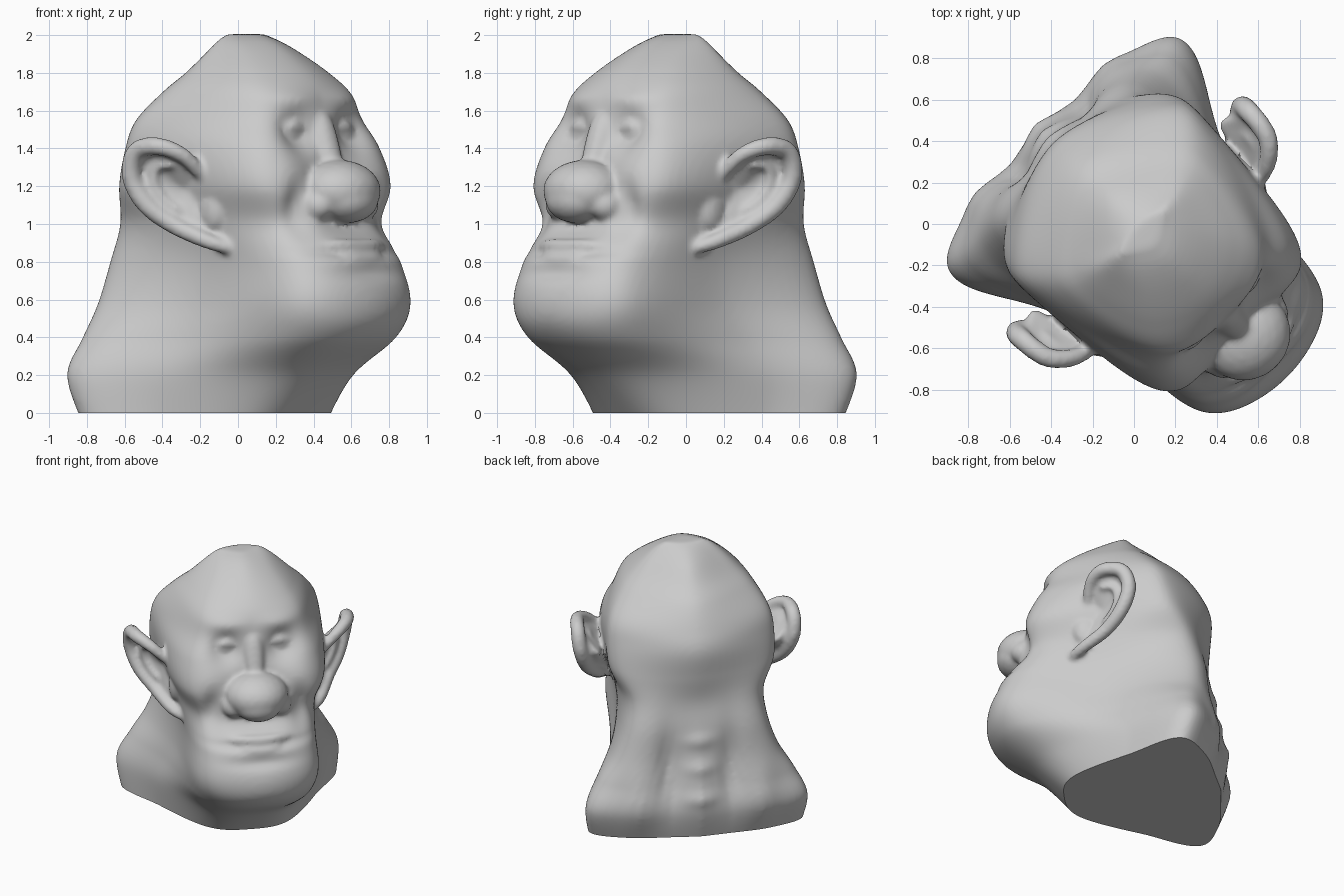
import bpy, bmesh, math
from mathutils import Vector, Matrix

cube = bpy.data.objects.get("Cube")
if cube:
    bpy.data.objects.remove(cube)

# Head sections: height, front depth, front corner (depth, half width),
# side (depth, half width), back corner (depth, half width), back depth
SECTIONS = [
    (-.05, .45, .38, .28, .0, .55, -.43, .74, -.6),
    (.2, .69, .56, .3, .0, .59, -.51, .77, -.65),
    (.4, .97, .8, .37, .1, .53, -.48, .68, -.62),
    (.58, 1.035, .87, .41, .2, .48, -.47, .57, -.58),
    (.8, .97, .82, .39, .22, .47, -.46, .49, -.55),
    (1., .83, .69, .39, .15, .51, -.42, .46, -.52),
    (1.2, .73, .67, .47, .0, .575, -.36, .53, -.54),
    (1.4, .69, .61, .45, -.05, .595, -.33, .51, -.55),
    (1.55, .655, .55, .385, -.02, .56, -.28, .48, -.49),
    (1.7, .605, .49, .34, .04, .47, -.18, .38, -.39),
    (1.8, .52, .4, .28, .07, .38, -.1, .29, -.27),
    (1.9, .38, .28, .2, .07, .28, -.03, .21, -.16),
    (1.97, .25, .17, .14, .06, .2, .01, .14, -.05),
    (2.005, .14, .1, .08, .06, .14, .03, .09, .02),
]

# Soft relief: half offset from centre, height, two radii, outward push
FACE_RELIEF = [
    (.2, 1.48, .11, .1, -.08), (.2, 1.66, .15, .05, .02),
    (.32, 1.26, .1, .1, .02), (.31, 1.08, .06, .14, -.04),
    (0, .85, .28, .022, -.05), (0, .74, .22, .04, -.03),
    (0, .98, .2, .05, -.04), (0, .55, .2, .12, .01),
]
BACK_RELIEF = [
    (.22, .5, .08, .3, -.05), (0, .4, .07, .4, .02),
    (.45, .3, .1, .25, .03), (0, .3, .1, .05, .02),
    (0, .52, .1, .05, .02), (0, .72, .1, .05, .02),
]


def spline(points, steps, closed=False):
    """Smooth points passing through every control point."""
    n = len(points)
    pick = (lambda i: points[i % n]) if closed else (lambda i: points[max(0, min(n - 1, i))])
    out = []
    for i in range(n if closed else n - 1):
        a, b, c, d = (pick(i + k) for k in (-1, 0, 1, 2))
        for s in range(steps):
            t = s / steps
            out.append(b + (c - a) * (t / 2) + (a * 2 - b * 5 + c * 4 - d) * (t * t / 2)
                       + (b * 3 - a - c * 3 + d) * (t ** 3 / 2))
    if not closed:
        out.append(points[-1])
    return out


def place(side, depth, z):
    return Vector((side, -depth, z))


def relief(p):
    table, sign = (FACE_RELIEF, -1) if p.y < 0 else (BACK_RELIEF, 1)
    fade = min(1, max(0, abs(p.y) - .15) / .25)
    for off, z, rx, rz, push in table:
        fall = ((abs(p.x) - off) / rx) ** 2 + ((p.z - z) / rz) ** 2
        p.y += sign * fade * push * math.exp(-fall)


def blob(bm, centre, radii):
    mat = Matrix.Translation(centre) @ Matrix.Diagonal((*radii, 1))
    bmesh.ops.create_icosphere(bm, subdivisions=3, radius=1, matrix=mat)


def roll(bm, points, radius, steps=12):
    """Fleshy roll along a path, thinner at both ends."""
    path = spline(points, steps)
    for i, p in enumerate(path):
        r = radius * (.65 + .35 * math.sin(math.pi * i / (len(path) - 1)))
        mat = Matrix.Translation(p) @ Matrix.Scale(r, 4)
        bmesh.ops.create_icosphere(bm, subdivisions=2, radius=1, matrix=mat)


def add_skull(bm):
    columns = []
    for z, front, cu, cv, su, sv, bu, bv, back in SECTIONS:
        half = [(cv, cu), (sv, su), (bv, bu)]
        ring = [(0, front)] + half + [(0, back)] + [(-v, u) for v, u in reversed(half)]
        columns.append([place(v, u, z) for v, u in ring])
    lofted = [spline(list(col), 10) for col in zip(*columns)]
    rings = []
    for ring in zip(*lofted):
        verts = []
        for p in spline(list(ring), 12, closed=True):
            relief(p)
            verts.append(bm.verts.new(p))
        rings.append(verts)
    n = len(rings[0])
    for low, high in zip(rings, rings[1:]):
        for i in range(n):
            j = (i + 1) % n
            bm.faces.new((low[i], low[j], high[j], high[i]))
    bm.faces.new(rings[0][::-1])
    bm.faces.new(rings[-1])


def add_ear(bm, s):
    rim = [place(s * v, u, z) for v, u, z in (
        (.55, .28, 1.26), (.66, .25, 1.36), (.75, .16, 1.41), (.775, .02, 1.385),
        (.765, -.03, 1.25), (.71, .03, 1.1), (.62, .15, .99), (.54, .31, .91),
        (.47, .39, .875))]
    roll(bm, rim, .055)
    # Hollow shell between the rim and the thick back of the ear
    hollow = place(s * .57, .17, 1.18)
    edge = [bm.verts.new(p) for p in spline(rim, 5)]
    bowl = bm.verts.new(hollow)
    rear = bm.verts.new(place(s * .63, -.06, 1.22))
    for a, b in zip(edge, edge[1:] + edge[:1]):
        bm.faces.new((a, b, bowl))
        bm.faces.new((b, a, rear))
    # Inner fold and the soft flap in front of the ear hole
    roll(bm, [p.lerp(hollow, .42) for p in rim[2:7]], .033)
    blob(bm, place(s * .5, .3, 1.08), (.05, .09, .12))


def add_face(bm):
    # Bulbous nose with bridge and nostril wings
    blob(bm, place(0, .76, 1.175), (.225, .215, .165))
    blob(bm, place(0, .83, 1.13), (.17, .145, .125))
    roll(bm, [place(0, .6, 1.56), place(0, .63, 1.45), place(0, .71, 1.27)], .085)
    for s in (-1, 1):
        blob(bm, place(s * .165, .74, 1.1), (.09, .12, .09))
        # Heavy closed eyelids and bags
        blob(bm, place(s * .2, .55, 1.475), (.1, .075, .06))
        roll(bm, [place(s * .09, .59, 1.49), place(s * .2, .6, 1.515),
                  place(s * .32, .54, 1.46)], .033)
        roll(bm, [place(s * .1, .6, 1.43), place(s * .2, .605, 1.395),
                  place(s * .32, .56, 1.42)], .03)
    # Upper and lower lip
    for z, depth, width, size in ((.885, .9, .27, .04), (.81, .925, .23, .045)):
        half = [(width, depth - .08, z - .01), (width * .5, depth - .015, z)]
        path = [place(-v, u, h) for v, u, h in half] + [place(0, depth, z - .005)]
        path += [place(v, u, h) for v, u, h in reversed(half)]
        roll(bm, path, size, 16)


# Gather all clay volumes into one closed skin
bm = bmesh.new()
add_skull(bm)
add_face(bm)
for s in (-1, 1):
    add_ear(bm, s)
bmesh.ops.recalc_face_normals(bm, faces=bm.faces)
clay = bpy.data.meshes.new("clay")
bm.to_mesh(clay)
bm.free()
head = bpy.data.objects.new("head_bust", clay)
bpy.context.collection.objects.link(head)
remesh = head.modifiers.new("Fuse", 'REMESH')
remesh.mode = 'VOXEL'
remesh.voxel_size = .016
soften = head.modifiers.new("Soften", 'SMOOTH')
soften.factor = .5
soften.iterations = 6
depsgraph = bpy.context.evaluated_depsgraph_get()
skin = bpy.data.meshes.new_from_object(head.evaluated_get(depsgraph))
head.modifiers.clear()

# Cut the neck flat on the ground and turn the face to the corner
bm = bmesh.new()
bm.from_mesh(skin)
bmesh.ops.bisect_plane(bm, geom=bm.verts[:] + bm.edges[:] + bm.faces[:],
                       plane_co=(0, 0, 0), plane_no=(0, 0, 1), clear_inner=True)
bmesh.ops.holes_fill(bm, edges=[e for e in bm.edges if e.is_boundary], sides=0)
bmesh.ops.rotate(bm, verts=bm.verts, cent=(0, 0, 0), matrix=Matrix.Rotation(math.pi / 4, 3, 'Z'))
bmesh.ops.recalc_face_normals(bm, faces=bm.faces)
bm.to_mesh(skin)
bm.free()
head.data = skin
bpy.data.meshes.remove(clay)

# Grey clay
grey = bpy.data.materials.new("grey_clay")
grey.use_nodes = True
colour = (.6, .6, .6, 1)
grey.diffuse_color = colour
grey.node_tree.nodes["Principled BSDF"].inputs["Base Color"].default_value = colour
skin.materials.clear()
skin.materials.append(grey)

bpy.ops.object.select_all(action='DESELECT')
head.select_set(True)
bpy.context.view_layer.objects.active = head
bpy.ops.object.shade_smooth_by_angle(angle=math.radians(45))
